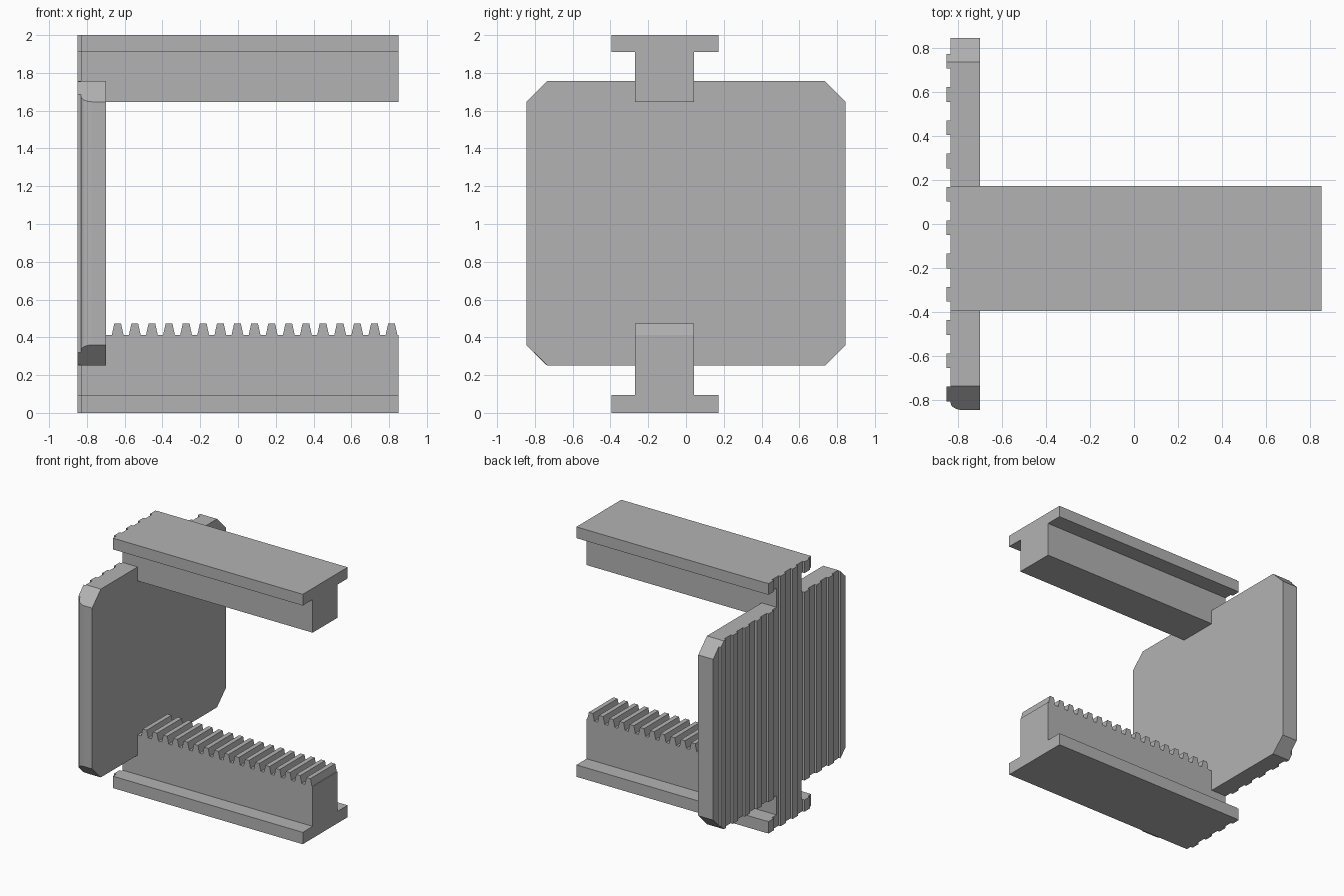
import bpy
import bmesh
import math
from mathutils import Vector

if "Cube" in bpy.data.objects:
    bpy.data.objects.remove(bpy.data.objects["Cube"], do_unlink=True)

grey = bpy.data.materials.new("plain grey")
grey.use_nodes = True
colour = (0.45, 0.45, 0.45, 1)
grey.diffuse_color = colour
grey.node_tree.nodes["Principled BSDF"].inputs["Base Color"].default_value = colour

BACK, FRONT, RIGHT_END = -0.85, -0.70, 0.85   # x limits of plate and rails
HALF = 0.845                                  # half width of the plate
WEB, FLANGE = (-0.27, 0.043), (-0.395, 0.172) # y limits of the rails


def prism(bm, points, axis, start, end):
    """Extrude a 2D outline along an axis; the outline uses the other two axes in order."""
    def place(p):
        c = list(p)
        c.insert(axis, start)
        return bm.verts.new(c)
    face = bm.faces.new([place(p) for p in points])
    offset = Vector((0, 0, 0))
    offset[axis] = end - start
    new = bmesh.ops.extrude_face_region(bm, geom=[face])["geom"]
    bmesh.ops.translate(bm, vec=offset,
                        verts=[g for g in new if isinstance(g, bmesh.types.BMVert)])


def make(name, prisms):
    bm = bmesh.new()
    for args in prisms:
        prism(bm, *args)
    bmesh.ops.recalc_face_normals(bm, faces=bm.faces)
    mesh = bpy.data.meshes.new(name)
    bm.to_mesh(mesh)
    bm.free()
    mesh.materials.append(grey)
    ob = bpy.data.objects.new(name, mesh)
    bpy.context.collection.objects.link(ob)
    return ob


def boolean(ob, other, operation):
    mod = ob.modifiers.new(operation.lower(), "BOOLEAN")
    mod.operation, mod.object, mod.solver = operation, other, "EXACT"


def rect(a0, a1, b0, b1):
    return [(a0, b0), (a1, b0), (a1, b1), (a0, b1)]


# Jaw plate: a rectangle with clipped corners
y0, y1, z0, z1, c = -HALF, HALF, 0.25, 1.757, 0.11
plate = make("jaw_plate", [([(y0 + c, z0), (y1 - c, z0), (y1, z0 + c), (y1, z1 - c),
                             (y1 - c, z1), (y0 + c, z1), (y0, z1 - c), (y0, z0 + c)],
                            0, BACK, FRONT)])

# Upper rail: T section
(w0, w1), (f0, f1) = WEB, FLANGE
upper_rail = make("upper_rail", [([(w0, 1.645), (w1, 1.645), (w1, 1.91), (f1, 1.91),
                                   (f1, 2), (f0, 2), (f0, 1.91), (w0, 1.91)],
                                  0, BACK, RIGHT_END)])

# Lower rail: inverted T section
LAND = 0.413
lower_rail = make("lower_rail", [([(f0, 0), (f1, 0), (f1, 0.095), (w1, 0.095),
                                   (w1, LAND), (w0, LAND), (w0, 0.095), (f0, 0.095)],
                                  0, BACK, RIGHT_END)])

# Rack teeth on top of the lower rail
teeth = []
for i in range(17):
    x = -0.637 + i * 0.0906
    teeth.append(([(x - 0.034, LAND - 0.01), (x + 0.034, LAND - 0.01), (x + 0.031, LAND),
                   (x + 0.018, 0.472), (x - 0.018, 0.472), (x - 0.031, LAND)], 1, w0, w1))
rack_teeth = make("rack_teeth", teeth)

# Cutter for the vertical grooves between the back ribs
ribs = [0.739 - 0.1511 * i for i in range(11)]
half_rib, floor, out = 0.0335, -0.832, -0.95
edges = [0.95 + half_rib] + ribs
grooves = [(rect(out, floor, low + half_rib, high - half_rib), 2, -0.1, 2.1)
           for high, low in zip(edges, ribs)]

# Rounded back edge on the front side of the plate
last = ribs[-1] - half_rib
arc = [(floor + 0.06 * (1 - math.cos(a)), last - 0.008 - (HALF + last - 0.008) * math.sin(a))
       for a in (math.radians(15 * k) for k in range(7))]
grooves.append(([(out, last), (floor, last)] + arc + [(arc[-1][0], -0.95), (out, -0.95)],
                2, -0.1, 2.1))
cutter = make("groove_cutter", grooves)
cutter.hide_render = True

# Fuse the rails into the plate, then groove the whole back
for part in (upper_rail, lower_rail, rack_teeth):
    boolean(plate, part, "UNION")
boolean(plate, cutter, "DIFFERENCE")
bpy.context.view_layer.update()
fused = bpy.data.meshes.new_from_object(
    plate.evaluated_get(bpy.context.evaluated_depsgraph_get()))
plate.modifiers.clear()
plate.data = fused
plate.name = "toothed_jaw"
for helper in (upper_rail, lower_rail, rack_teeth, cutter):
    bpy.data.objects.remove(helper, do_unlink=True)
